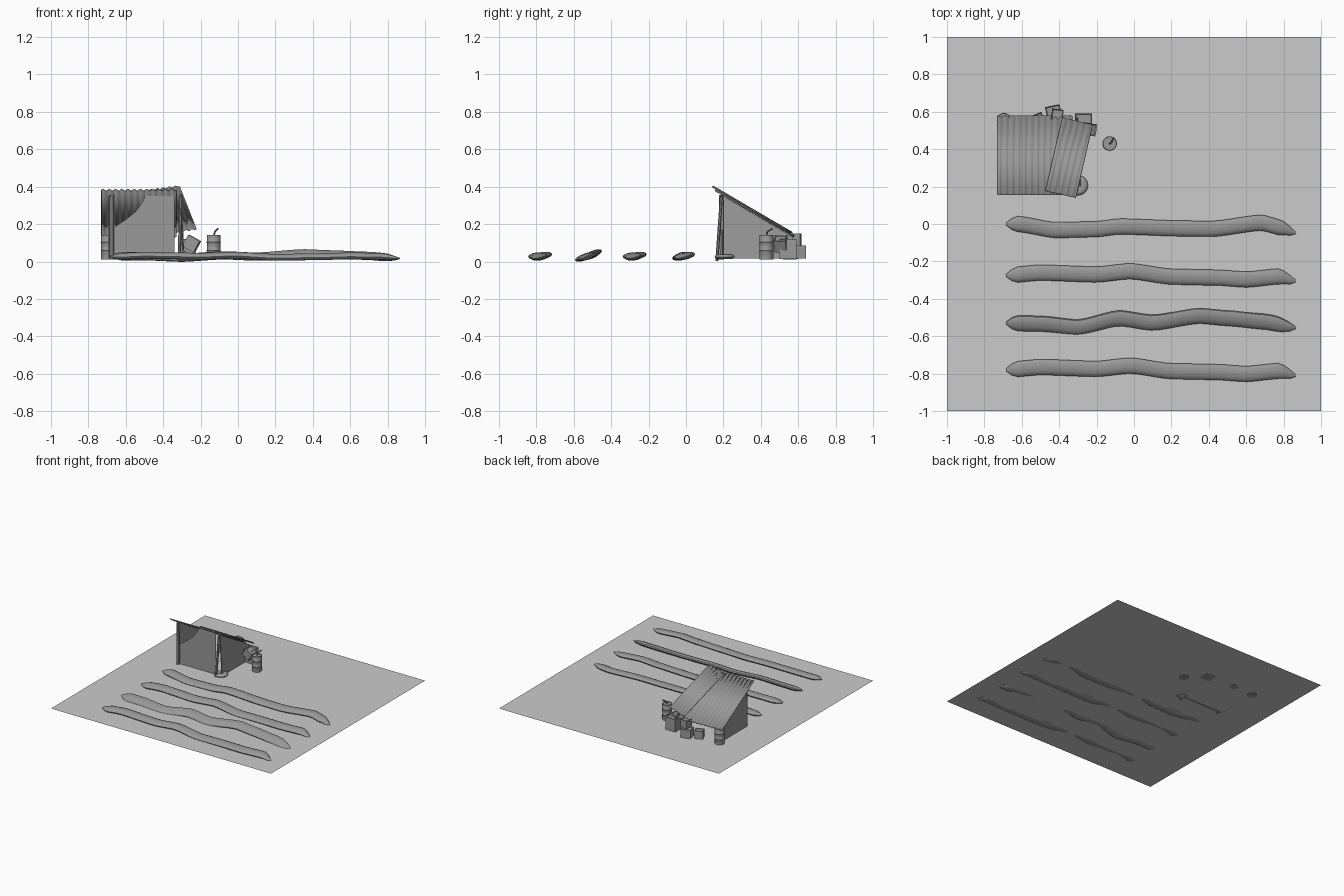
import bpy, bmesh, math
from mathutils import Vector, Matrix

cube = bpy.data.objects.get("Cube")
if cube:
    bpy.data.objects.remove(cube, do_unlink=True)


def material(name, value):
    m = bpy.data.materials.new(name)
    m.use_nodes = True
    colour = (value, value, value, 1)
    m.diffuse_color = colour
    m.node_tree.nodes["Principled BSDF"].inputs["Base Color"].default_value = colour
    return m


PALE = material("pale grey", 0.6)
GREY = material("mid grey", 0.32)
GROUND = 0.015


def finish(name, bm, mat=GREY, smooth=False):
    bmesh.ops.recalc_face_normals(bm, faces=bm.faces[:])
    mesh = bpy.data.meshes.new(name)
    bm.to_mesh(mesh)
    bm.free()
    mesh.materials.append(mat)
    ob = bpy.data.objects.new(name, mesh)
    bpy.context.collection.objects.link(ob)
    if smooth:
        bpy.ops.object.select_all(action='DESELECT')
        ob.select_set(True)
        bpy.context.view_layer.objects.active = ob
        bpy.ops.object.shade_smooth_by_angle(angle=math.radians(40))
    return ob


def sheet(name, points, thickness=0.006):
    bm = bmesh.new()
    bm.faces.new([bm.verts.new(p) for p in points])
    ob = finish(name, bm)
    mod = ob.modifiers.new("thickness", 'SOLIDIFY')
    mod.thickness, mod.offset = thickness, 0
    return ob


def lathe(name, profile, x, y, sides=20):
    bm = bmesh.new()
    verts = [bm.verts.new((r, 0, z)) for r, z in profile]
    edges = [bm.edges.new(p) for p in zip(verts, verts[1:])]
    bmesh.ops.spin(bm, geom=verts + edges, axis=(0, 0, 1), cent=(0, 0, 0),
                   angle=math.tau, steps=sides)
    bmesh.ops.remove_doubles(bm, verts=bm.verts[:], dist=0.0001)
    bmesh.ops.translate(bm, vec=(x, y, 0), verts=bm.verts[:])
    return finish(name, bm, smooth=True)


def rod(name, start, end, radius, sides=8):
    a, b = Vector(start), Vector(end)
    bm = bmesh.new()
    turn = (b - a).to_track_quat('Z', 'Y').to_matrix().to_4x4()
    bmesh.ops.create_cone(bm, cap_ends=True, segments=sides, radius1=radius,
                          radius2=radius, depth=(b - a).length,
                          matrix=Matrix.Translation((a + b) / 2) @ turn)
    return finish(name, bm, smooth=True)


def crate(name, centre, size, turn, tilt=0):
    bm = bmesh.new()
    bmesh.ops.create_cube(bm, size=1, matrix=Matrix.Translation(centre)
                          @ Matrix.Rotation(turn, 4, 'Z') @ Matrix.Rotation(tilt, 4, 'Y')
                          @ Matrix.Diagonal((*size, 1)))
    # Recessed lid inside a raised rim
    top = max(bm.faces, key=lambda f: f.calc_center_median().z)
    bmesh.ops.inset_region(bm, faces=[top], thickness=0.008, depth=-0.006)
    return finish(name, bm)


# Ground sheet
bm = bmesh.new()
bmesh.ops.create_grid(bm, x_segments=1, y_segments=1, size=1,
                      matrix=Matrix.Translation((0, 0, GROUND)))
finish("ground_sheet", bm, PALE)


# Planting beds: flattened tubes along wandering paths
def smooth_at(points, x):
    for (x0, *a), (x1, *b) in zip(points, points[1:]):
        if x <= x1:
            t = max(0, (x - x0) / (x1 - x0))
            t = t * t * (3 - 2 * t) * 0.5 + t * 0.5
            return [p + (q - p) * t for p, q in zip(a, b)]
    return list(points[-1][1:])


def bed(name, base, path, tilt):
    bm = bmesh.new()
    rings, steps, sides = [], 44, 12
    left, right = -0.685, 0.865
    for i in range(steps + 1):
        s = i / steps
        x = left + (right - left) * (s + 0.03 * math.sin(-math.tau * s) * 0.5)
        y, z = smooth_at(path, x)
        end = min(1, math.sqrt(max(0.02, (x - left) / 0.06)),
                  math.sqrt(max(0.02, (right - x) / 0.09)))
        ring = []
        for k in range(sides):
            a = math.tau * k / sides
            u, w = 0.042 * end * math.cos(a), 0.018 * end * math.sin(a)
            ring.append(bm.verts.new((x, base + y + u, z + w + tilt * u)))
        rings.append(ring)
    for a, b in zip(rings, rings[1:]):
        for k in range(sides):
            n = (k + 1) % sides
            bm.faces.new((a[k], a[n], b[n], b[k]))
    bm.faces.new(rings[0])
    bm.faces.new(rings[-1])
    finish(name, bm, smooth=True)


wave_a = [(-0.68, 0, 0.028), (-0.62, 0, 0.03), (-0.42, -0.033, 0.022), (-0.2, -0.028, 0.025),
          (-0.08, -0.013, 0.034), (0.25, -0.024, 0.026), (0.42, -0.026, 0.026),
          (0.68, 0.007, 0.034), (0.8, -0.022, 0.027), (0.86, -0.048, 0.016)]
wave_b = [(-0.68, -0.005, 0.025), (-0.5, 0.01, 0.033), (-0.2, 0, 0.028), (-0.02, 0.018, 0.034),
          (0.2, -0.012, 0.022), (0.45, -0.017, 0.026), (0.6, -0.027, 0.03),
          (0.78, -0.01, 0.027), (0.86, -0.035, 0.016)]
wave_c = [(-0.68, 0, 0.028), (-0.5, -0.003, 0.028), (-0.3, -0.023, 0.02), (-0.08, 0.027, 0.033),
          (0.1, 0.002, 0.026), (0.35, 0.04, 0.044), (0.5, 0.027, 0.038),
          (0.7, 0.008, 0.03), (0.86, -0.025, 0.016)]
bed("bed_back", 0, wave_a, 0.1)
bed("bed_second", -0.27, wave_b, 0.1)
bed("bed_third", -0.53, wave_c, 0.3)
bed("bed_front", -0.775, wave_b, 0.1)


# Corrugated roof panels lying on the slope
def roof_z(y):
    return 0.382 - 0.585 * (y - 0.155)


def roof_panel(name, cx, cy, width, length, turn, waves, lift):
    bm = bmesh.new()
    columns = waves * 6
    rows = []
    for j in (-0.5, 0.5):
        row = []
        for i in range(columns + 1):
            u = (i / columns - 0.5) * width
            x = cx + u * math.cos(turn) - j * length * math.sin(turn)
            y = cy + u * math.sin(turn) + j * length * math.cos(turn)
            z = roof_z(y) + lift + 0.004 * math.sin(math.tau * waves * i / columns)
            row.append(bm.verts.new((x, y, z)))
        rows.append(row)
    for i in range(columns):
        bm.faces.new((rows[0][i], rows[0][i + 1], rows[1][i + 1], rows[1][i]))
    ob = finish(name, bm, smooth=True)
    mod = ob.modifiers.new("thickness", 'SOLIDIFY')
    mod.thickness, mod.offset = 0.005, 0


roof_panel("roof_main_panel", -0.53, 0.367, 0.4, 0.422, 0, 12, 0)
roof_panel("roof_loose_panel", -0.347, 0.354, 0.165, 0.4, math.radians(-13), 5, 0.012)

# Walls: closed right side, patched left side, front hanging with a torn corner
for name, x_top, x_low in (("wall_right", -0.69, -0.69), ("wall_left", -0.305, -0.288)):
    sheet(name, [(x_low, 0.2, GROUND), (x_low, 0.57, GROUND),
                 (x_top, 0.57, roof_z(0.57) - 0.008), (x_top, 0.2, roof_z(0.2) - 0.008)])
sheet("wall_front", [(-0.68, 0.2, 0.01), (-0.34, 0.2, 0.01), (-0.34, 0.2, 0.352),
                     (-0.495, 0.2, 0.352), (-0.515, 0.2, 0.31), (-0.55, 0.2, 0.265),
                     (-0.6, 0.2, 0.225), (-0.68, 0.2, 0.17)])

# Posts
rod("post_right", (-0.675, 0.185, 0.01), (-0.675, 0.19, 0.355), 0.013)
rod("post_left", (-0.315, 0.165, 0.003), (-0.305, 0.19, 0.355), 0.009)

# Barrels with raised hoops and a rim
r = 0.037
barrel = [(0, 0.01), (r, 0.01), (r, 0.055), (r + 0.002, 0.058), (r, 0.061), (r, 0.1),
          (r + 0.002, 0.103), (r, 0.106), (r, 0.143), (r - 0.004, 0.143),
          (r - 0.004, 0.138), (0, 0.138)]
lathe("barrel_left", barrel, -0.13, 0.43)
lathe("barrel_back", barrel, -0.695, 0.555)
rod("pump_stem", (-0.13, 0.43, 0.135), (-0.123, 0.435, 0.162), 0.005)
rod("pump_handle", (-0.123, 0.435, 0.16), (-0.108, 0.462, 0.176), 0.005)

# Old tyre lying by the entrance
tyre = [(0.03 + 0.024 * math.cos(a), 0.025 + 0.013 * math.sin(a))
        for a in (math.tau * k / 10 for k in range(11))]
lathe("tyre", tyre, -0.3, 0.207, 24)

# Crates stacked behind the shelter
crate("crate_large", (-0.27, 0.545, 0.067), (0.09, 0.09, 0.105), 0)
crate("crate_tilted", (-0.248, 0.507, 0.095), (0.07, 0.065, 0.07), -0.15, 0.5)
crate("crate_low", (-0.43, 0.598, 0.05), (0.08, 0.07, 0.07), 0.2)
crate("crate_upper", (-0.41, 0.583, 0.117), (0.062, 0.062, 0.065), -0.12)
crate("crate_small", (-0.515, 0.562, 0.047), (0.065, 0.055, 0.065), 0.4)
